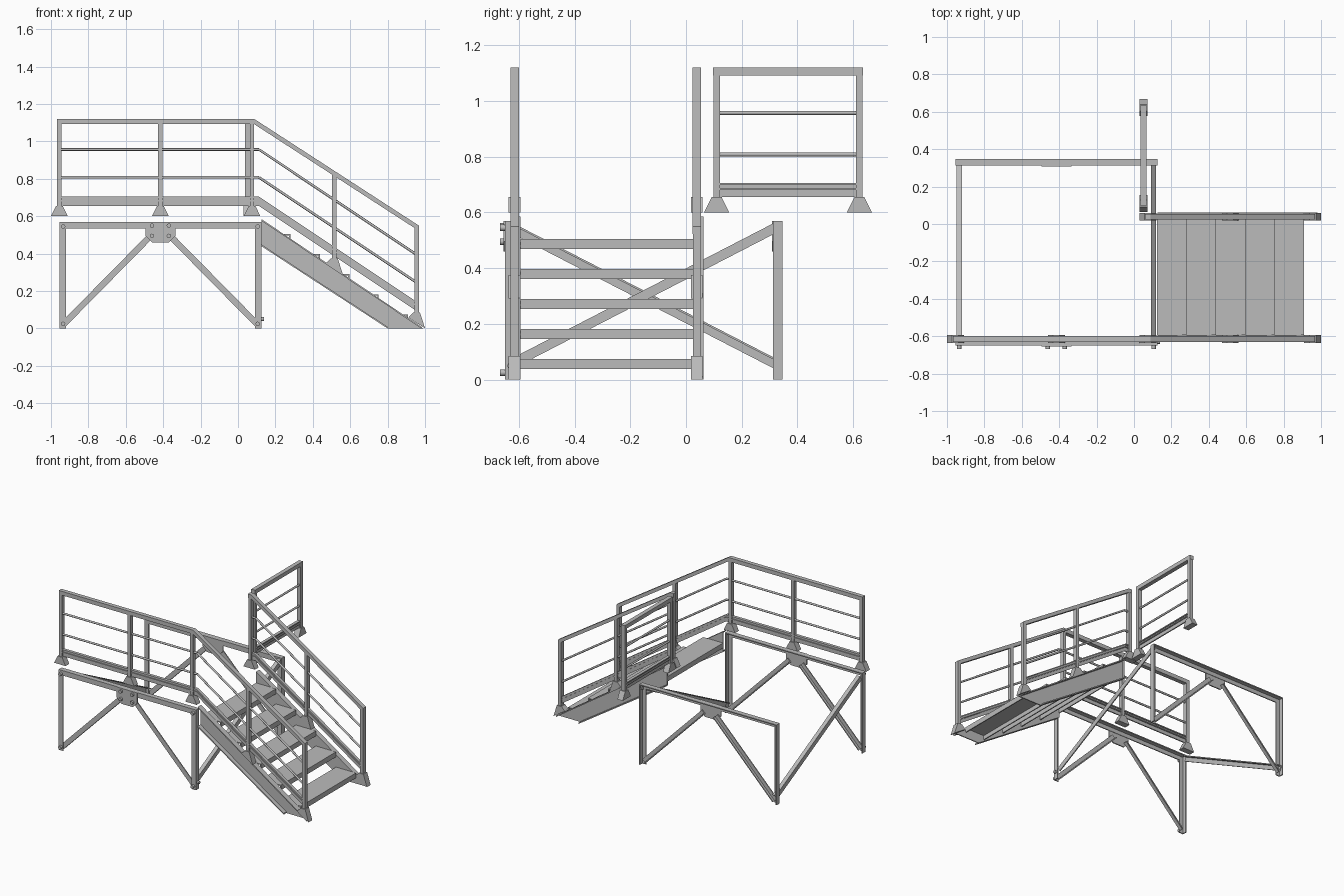
import bpy, bmesh, math
from mathutils import Vector

cube = bpy.data.objects.get("Cube")
if cube:
    bpy.data.objects.remove(cube, do_unlink=True)

steel = bpy.data.materials.new("galvanised_steel")
steel.use_nodes = True
GREY = (0.5, 0.5, 0.5, 1.0)
steel.diffuse_color = GREY
steel.node_tree.nodes["Principled BSDF"].inputs["Base Color"].default_value = GREY


def finish(name, bm, smooth=False):
    bmesh.ops.recalc_face_normals(bm, faces=bm.faces)
    if smooth:
        for f in bm.faces:
            f.smooth = len(f.verts) == 4
    me = bpy.data.meshes.new(name)
    bm.to_mesh(me)
    bm.free()
    me.materials.append(steel)
    ob = bpy.data.objects.new(name, me)
    bpy.context.collection.objects.link(ob)
    return ob


def loft(name, ring_a, ring_b):
    """Solid between two matching outlines."""
    bm = bmesh.new()
    a = [bm.verts.new(p) for p in ring_a]
    b = [bm.verts.new(p) for p in ring_b]
    bm.faces.new(a)
    bm.faces.new(b[::-1])
    n = len(a)
    for i in range(n):
        bm.faces.new((a[i], b[i], b[(i + 1) % n], a[(i + 1) % n]))
    return finish(name, bm)


def prism(name, pts, lo, hi, plane="xz"):
    """Outline in the xz or yz plane, extruded across it."""
    put = (lambda p, d: (p[0], d, p[1])) if plane == "xz" else (lambda p, d: (d, p[0], p[1]))
    return loft(name, [put(p, lo) for p in pts], [put(p, hi) for p in pts])


def box(name, x0, x1, y0, y1, z0, z1):
    return prism(name, [(x0, z0), (x1, z0), (x1, z1), (x0, z1)], y0, y1)


def ribbon(name, path, drop, lo, hi, plane="xz"):
    """Bar that follows a path, with the path as its top edge."""
    low = [(a, z - drop) for a, z in reversed(path)]
    return prism(name, list(path) + low, lo, hi, plane)


def angle_bar(name, p, q, a, b, leg_a=0.035, leg_b=0.035, t=0.007):
    """L-section bar from p to q, with legs along directions a and b."""
    p, q, a, b = (Vector(v) for v in (p, q, a, b))
    sec = [(0, 0), (leg_a, 0), (leg_a, t), (t, t), (t, leg_b), (0, leg_b)]
    off = [a * u + b * v for u, v in sec]
    return loft(name, [p + o for o in off], [q + o for o in off])


def rod(name, p, q, r, sides=10):
    p, q = Vector(p), Vector(q)
    bm = bmesh.new()
    bmesh.ops.create_cone(bm, cap_ends=True, segments=sides, radius1=r, radius2=r,
                          depth=(q - p).length)
    rot = (q - p).to_track_quat("Z", "Y")
    for v in bm.verts:
        v.co = rot @ v.co + (p + q) / 2
    return finish(name, bm, True)


def railing(name, posts, top, c, plane="xz"):
    """Railing in a vertical plane at c. posts: (position, foot z, foot slope).
    top: path of the handrail's upper edge."""
    half = 0.015
    put = (lambda a, z: (a, c, z)) if plane == "xz" else (lambda a, z: (c, a, z))

    def height(a):
        for (a0, z0), (a1, z1) in zip(top, top[1:]):
            if a0 <= a <= a1:
                return z0 + (z1 - z0) * (a - a0) / (a1 - a0)
        return top[-1][1]

    ribbon(name + "_handrail", top, 0.028, c - half, c + half, plane)
    # infill runs between the first and last posts, bending just past the corner
    inner = [(posts[0][0], top[0][1])]
    inner += [(a + 0.025, z) for a, z in top[1:-1]]
    last = posts[-1][0]
    inner.append((last, height(last)))
    for k, drop in enumerate((0.163, 0.312)):
        pts = [(a, z - drop) for a, z in inner]
        for p, q in zip(pts, pts[1:]):
            rod(f"{name}_mid_rail_{k + 1}", put(*p), put(*q), 0.007)
    # toe board with two stiffening ribs
    for part, drop, h, w in (("toe_board", 0.415, 0.05, 0.004),
                             ("toe_rib_upper", 0.415, 0.007, 0.011),
                             ("toe_rib_lower", 0.433, 0.007, 0.011)):
        ribbon(f"{name}_{part}", [(a, z - drop) for a, z in inner], h, c - w, c + w, plane)
    # posts and flared feet
    for a, z, slope in posts:
        w = 0.0115
        prism(name + "_post", [(a - w, z + 0.02), (a + w, z + 0.02),
                               (a + w, height(a + w) - 0.012), (a - w, height(a - w) - 0.012)],
              c - 0.0145, c + 0.0145, plane)
        e = 0.045
        prism(name + "_foot", [(a - e, z - slope * e), (a + e, z + slope * e),
                               (a + 0.018, z + 0.055), (a - 0.018, z + 0.055)],
              c - 0.021, c + 0.021, plane)


# Railings: long front run, short stair run, free-standing end panel
SLOPE = -0.65
FLIGHT = [(0.515, 0.32, SLOPE), (0.955, 0.03, SLOPE)]
railing("front_railing", [(-0.955, 0.6, 0), (-0.415, 0.6, 0), (0.075, 0.6, 0)] + FLIGHT,
        [(-0.967, 1.12), (0.087, 1.12), (0.967, 0.55)], -0.615)
railing("back_stair_railing", [(0.075, 0.6, 0)] + FLIGHT,
        [(0.06, 1.12), (0.087, 1.12), (0.967, 0.55)], 0.039)
railing("end_railing", [(0.11, 0.6, 0), (0.622, 0.6, 0)],
        [(0.097, 1.12), (0.635, 1.12)], 0.051, "yz")

# Stair stringers: channels that open outward
upper = [(0.125, 0.585), (0.99, 0.0)]
outline = [(0.125, 0.585), (0.99, 0.0), (0.80, 0.0), (0.125, 0.44)]
for side, web, out in (("front", -0.593, -1), ("back", 0.025, 1)):
    far = web + out * 0.037
    prism(side + "_stringer_web", outline, web, web + out * 0.007)
    ribbon(side + "_stringer_top_flange", [(0.125, 0.585), (0.98, 0.009)], 0.009, web, far)
    ribbon(side + "_stringer_bottom_flange", [(0.125, 0.449), (0.80, 0.009)], 0.009, web, far)

# Treads: folded plates with front and back lips
for i in range(5):
    x, z = 0.124 + i * 0.157, 0.505 - i * 0.1075
    box("tread_plate", x, x + 0.157, -0.593, 0.025, z - 0.007, z)
    for lip in (x, x + 0.150):
        box("tread_lip", lip, lip + 0.007, -0.593, 0.025, z - 0.036, z - 0.007)

# Platform frames: two posts, top beam, two braces, gusset
XL, XR, H, MID = -0.955, 0.125, 0.57, -0.415
for side, y in (("front", -0.65), ("back", 0.312)):
    for x, d in ((XL, 1), (XR, -1)):
        angle_bar(side + "_frame_post", (x, y, 0), (x, y, H), (d, 0, 0), (0, 1, 0))
        # diagonal brace from the foot of the post to the gusset
        foot, head = Vector((x + d * 0.022, y + 0.008, 0.022)), Vector((MID - d * 0.05, y + 0.008, 0.497))
        run = (head - foot).normalized()
        across = Vector((-run.z * d, 0, run.x * d))
        angle_bar(side + "_frame_brace", foot - across * 0.0165, head - across * 0.0165,
                  across, (0, 1, 0), 0.033, 0.025)
    angle_bar(side + "_frame_beam", (XL, y, H), (XR, y, H), (0, 0, -1), (0, 1, 0))
    prism(side + "_gusset", [(MID - 0.08, H), (MID + 0.08, H), (MID + 0.08, 0.495),
                             (MID + 0.045, 0.46), (MID - 0.045, 0.46), (MID - 0.08, 0.495)],
          y - 0.004, y + 0.004)

# Side diagonals tying the two frames together
for name, x, d, z0, z1 in (("right_side_brace", 0.118, -1, 0.065, 0.553),
                           ("left_side_brace", -0.948, 1, 0.537, 0.05)):
    p, q = Vector((x, -0.61, z0)), Vector((x, 0.335, z1))
    run = (q - p).normalized()
    up = Vector((0, -run.z, run.y))
    angle_bar(name, p + up * 0.017, q + up * 0.017, -up, (d, 0, 0), 0.035, 0.028)

# Bolt heads on the front frame
spots = [(x, z) for x in (-0.935, 0.105) for z in (0.025, 0.545)]
spots += [(MID + s * 0.045, z) for s in (-1, 1) for z in (0.495, 0.55)]
for x, z in spots:
    rod("frame_bolt", (x, -0.648, z), (x, -0.668, z), 0.012, 8)
rod("side_bolt", (0.12, -0.63, 0.05), (0.138, -0.63, 0.05), 0.011, 8)
